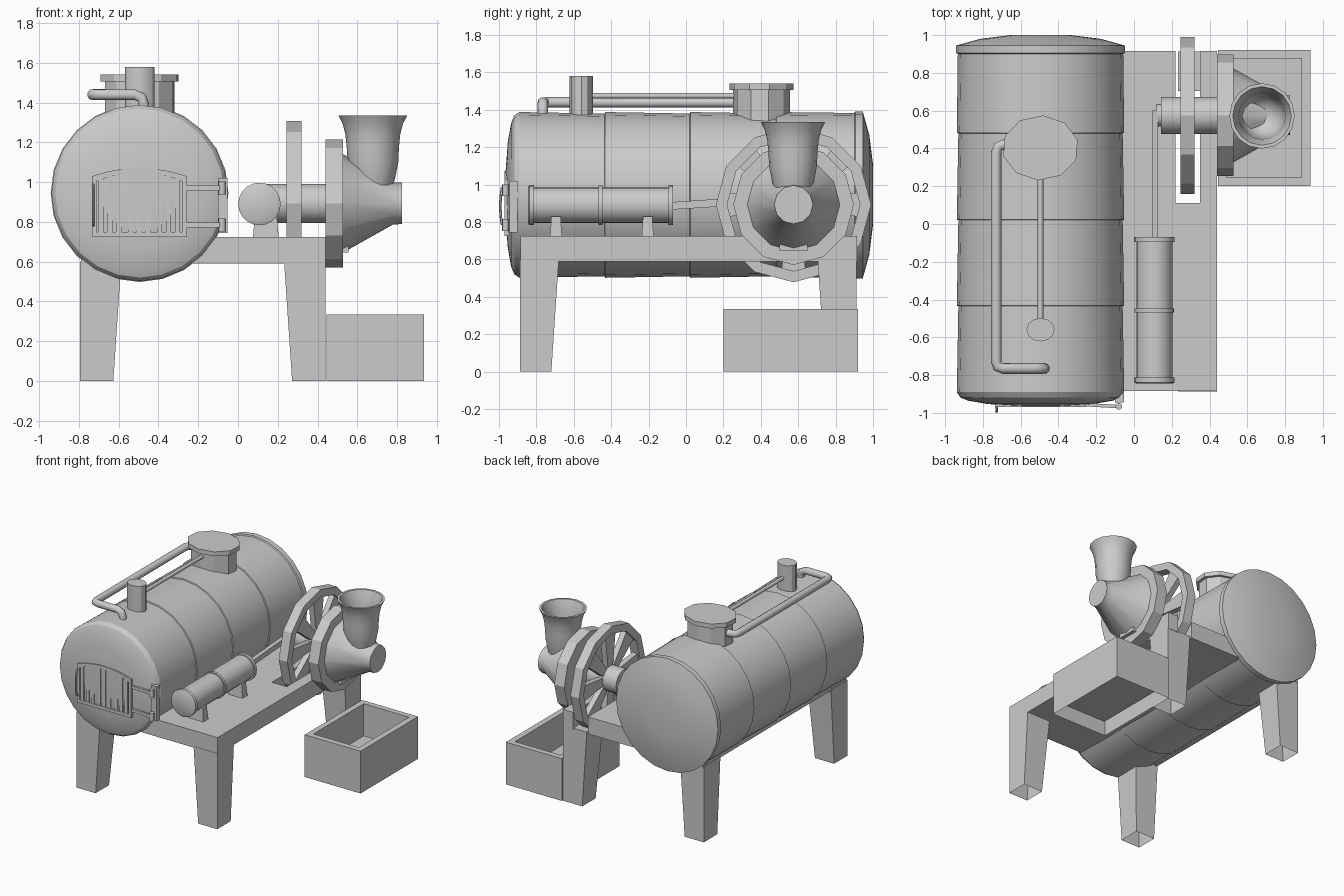
import bpy, bmesh
from math import sin, cos, pi, radians
from mathutils import Vector


def loft(name, loops, cap0=True, cap1=True, cyclic=False, angle=32):
    """Skin a list of equal-length closed loops."""
    bm = bmesh.new()
    rows = [[bm.verts.new(p) for p in lp] for lp in loops]
    n = len(rows[0])
    pairs = list(zip(rows, rows[1:]))
    if cyclic:
        pairs.append((rows[-1], rows[0]))
    for a, b in pairs:
        for i in range(n):
            j = (i + 1) % n
            bm.faces.new((a[i], a[j], b[j], b[i]))
    if not cyclic:
        if cap0:
            bm.faces.new(rows[0][::-1])
        if cap1:
            bm.faces.new(rows[-1])
    bmesh.ops.recalc_face_normals(bm, faces=bm.faces)
    me = bpy.data.meshes.new(name)
    bm.to_mesh(me)
    bm.free()
    me.polygons.foreach_set("use_smooth", [True] * len(me.polygons))
    me.set_sharp_from_angle(angle=radians(angle))
    ob = bpy.data.objects.new(name, me)
    bpy.context.collection.objects.link(ob)
    return ob


def place(u, v, h, axis):
    return {'X': (h, u, v), 'Y': (u, h, v), 'Z': (u, v, h)}[axis]


def lathe(name, profile, axis, c, n=24, su=1, phase=0.0, **kw):
    """Revolve (radius, height) pairs about an axis through c (two coordinates)."""
    loops = [[place(c[0] + su * r * cos(phase + 2 * pi * i / n),
                    c[1] + r * sin(phase + 2 * pi * i / n), h, axis)
              for i in range(n)] for r, h in profile]
    return loft(name, loops, **kw)


def rect(x0, x1, y0, y1, z):
    return [(x0, y0, z), (x1, y0, z), (x1, y1, z), (x0, y1, z)]


def box(name, x0, x1, y0, y1, z0, z1):
    return loft(name, [rect(x0, x1, y0, y1, z0), rect(x0, x1, y0, y1, z1)])


def tube(name, pts, r, n=10):
    """Round pipe along a path."""
    pts = [Vector(p) for p in pts]
    loops, side = [], None
    for i, p in enumerate(pts):
        t = (pts[min(i + 1, len(pts) - 1)] - pts[max(i - 1, 0)]).normalized()
        if side is None:
            side = t.orthogonal()
        side = (side - t * side.dot(t)).normalized()
        up = t.cross(side)
        loops.append([p + r * (cos(2 * pi * k / n) * side + sin(2 * pi * k / n) * up)
                      for k in range(n)])
    return loft(name, loops, angle=50)


# Boiler: overlapping plate sections with domed ends
BX, BZ = -0.495, 0.945
prof = [(0.12, -0.965), (0.28, -0.953), (0.385, -0.935), (0.425, -0.918), (0.443, -0.89)]
for y in (-0.435, 0.02, 0.48):
    prof += [(0.435, y), (0.443, y + 0.003)]
prof += [(0.438, 0.90), (0.447, 0.905), (0.447, 0.945), (0.32, 0.98), (0.16, 1.0)]
lathe("boiler", prof, 'Y', (BX, BZ), 24, angle=25)

# Steam dome, chimney and the pipes on top
lathe("steam_dome", [(0.153, 1.33), (0.153, 1.505), (0.172, 1.505), (0.172, 1.54)],
      'Z', (BX, 0.403), 10, su=1.18, phase=0.25, angle=20)
lathe("chimney", [(0.062, 1.34), (0.062, 1.58)], 'Z', (BX, -0.56), 12, su=1.2)
tube("top_rod", [(BX, -0.52, 1.475), (BX, 0.27, 1.475)], 0.015, 8)
tube("steam_pipe", [(-0.63, 0.42, 1.44), (-0.69, 0.42, 1.44), (-0.718, 0.41, 1.44),
                    (-0.73, 0.38, 1.44), (-0.73, -0.73, 1.44), (-0.722, -0.755, 1.44),
                    (-0.695, -0.765, 1.44), (-0.52, -0.765, 1.44), (-0.485, -0.765, 1.425),
                    (-0.475, -0.765, 1.395), (-0.475, -0.765, 1.34)], 0.028)

# Platform with a slot for the flywheel
plan = [(-0.79, -0.885), (0.44, -0.885), (0.44, 0.915), (0.35, 0.915), (0.35, 0.11),
        (0.22, 0.11), (0.22, 0.915), (-0.79, 0.915)]
loft("platform", [[(x, y, z) for x, y in plan] for z in (0.59, 0.725)])

# Four tapered legs, outer sides upright, open below
for sx, xo in (("left", -0.795), ("right", 0.44)):
    for sy, yo in (("front", -0.888), ("back", 0.912)):
        dx, dy = (1 if xo < 0 else -1), (1 if yo < 0 else -1)
        loft(f"{sy}_{sx}_leg", [rect(xo, xo + dx * w, yo, yo + dy * w, z)
                                for w, z in ((0.168, 0.0), (0.208, 0.6))], cap0=False)

# Trough
loft("trough", [rect(0.445, 0.935, 0.2, 0.92, 0), rect(0.445, 0.935, 0.2, 0.92, 0.335),
                rect(0.49, 0.888, 0.247, 0.875, 0.335), rect(0.49, 0.888, 0.247, 0.875, 0.08)],
     cap0=False)

# Engine cylinder with flanges, rounded front cover and supports
lathe("engine_cylinder", [(0.094, -0.845), (0.107, -0.838), (0.107, -0.812), (0.096, -0.812),
                          (0.096, -0.468), (0.105, -0.468), (0.105, -0.447), (0.096, -0.447),
                          (0.096, -0.094), (0.107, -0.094), (0.107, -0.07)],
      'Y', (0.108, 0.89), 20)
for i, y in enumerate((-0.695, -0.205)):
    loft(f"cylinder_support_{i}", [rect(0.075, 0.205, y - 0.032, y + 0.032, 0.72),
                                   rect(0.085, 0.195, y - 0.025, y + 0.025, 0.83)])

# Connecting rod rising to the crank
loft("connecting_rod", [[(x, y, z + dz) for x, dz in
                         ((0.095, -h), (0.128, -h), (0.128, h), (0.095, h))]
                        for y, z, h in ((-0.1, 0.885, 0.02), (0.6, 0.93, 0.022))])

# Shaft and crank pin
CY, CZ = 0.575, 0.893
lathe("crank_pin", [(0.06, 0.12), (0.06, 0.15)], 'X', (CY, CZ), 12)
lathe("shaft", [(0.098, 0.143), (0.098, 0.46)], 'X', (CY, CZ), 16)

# Flywheel
lathe("flywheel_rim", [(0.415, 0.245), (0.415, 0.32), (0.355, 0.32), (0.355, 0.245)],
      'X', (CY, CZ), 12, cyclic=True, angle=20)
for k in range(8):
    a = k * pi / 4
    loops = []
    for r, w in ((0.08, 0.03), (0.36, 0.066)):
        loops.append([(x, CY + r * cos(a) - s * w * sin(a), CZ + r * sin(a) + s * w * cos(a))
                      for x, s in ((0.26, -1), (0.305, -1), (0.305, 1), (0.26, 1))])
    loft(f"flywheel_spoke_{k}", loops)

# Mill: drum, cone and discharge lip
lathe("mill_drum", [(0.322, 0.44), (0.322, 0.528)], 'X', (CY, CZ), 12, angle=20)
lathe("mill_cone", [(0.252, 0.52), (0.106, 0.78), (0.104, 0.825)], 'X', (CY, CZ), 12)
box("mill_outlet", 0.52, 0.556, 0.5, 0.65, 0.645, 0.7)

# Hopper, flared and hollow
lathe("hopper", [(0.09, 0.93), (0.112, 1.02), (0.128, 1.1), (0.131, 1.17), (0.138, 1.24),
                 (0.152, 1.295), (0.173, 1.335), (0.155, 1.335), (0.138, 1.29),
                 (0.124, 1.23), (0.115, 1.14), (0.09, 1.07), (0.04, 1.04)],
      'Z', (0.678, 0.572), 16, angle=60)


# Fire door: arched frame with bars
def arch(m, y):
    x0, x1 = -0.735 + m, -0.258 - m
    top = [(x1 + (x0 - x1) * t, 1.03 - m + 0.042 * (1 - (2 * t - 1) ** 2))
           for t in (0, 0.17, 0.34, 0.5, 0.66, 0.83, 1)]
    return [(x, y, z) for x, z in [(x0, 0.725 + m), (x1, 0.725 + m)] + top]


loft("door_frame", [arch(0, -0.93), arch(0, -0.97), arch(0.024, -0.97), arch(0.024, -0.93)],
     cyclic=True)
for i, x in enumerate((-0.69, -0.645, -0.6, -0.54, -0.497, -0.454, -0.394, -0.349, -0.304)):
    t = (x + 0.497) / 0.238
    box(f"door_bar_{i}", x - 0.013, x + 0.013, -0.967, -0.94, 0.735, 1.06 - 0.04 * t * t)

# Hinge plate, barrels and arms
box("hinge_plate", -0.1, -0.052, -0.945, -0.9, 0.745, 1.02)
for tag, z in (("lower", 0.785), ("upper", 0.97)):
    tube(f"{tag}_hinge_barrel", [(-0.08, -0.965, z - 0.032), (-0.08, -0.965, z + 0.032)], 0.018)
    loft(f"{tag}_hinge_arm", [[(x, y - 0.009, z - 0.012), (x, y + 0.009, z - 0.012),
                               (x, y + 0.009, z + 0.012), (x, y - 0.009, z + 0.012)]
                              for x, y in ((-0.28, -0.955), (-0.08, -0.967))])

# Curved door handle
tube("door_handle", [(-0.727, -0.96, 0.78), (-0.727, -0.985, 0.79), (-0.727, -0.991, 0.84),
                     (-0.727, -0.993, 0.885), (-0.727, -0.991, 0.93), (-0.727, -0.985, 0.98),
                     (-0.727, -0.96, 0.99)], 0.007, 6)
